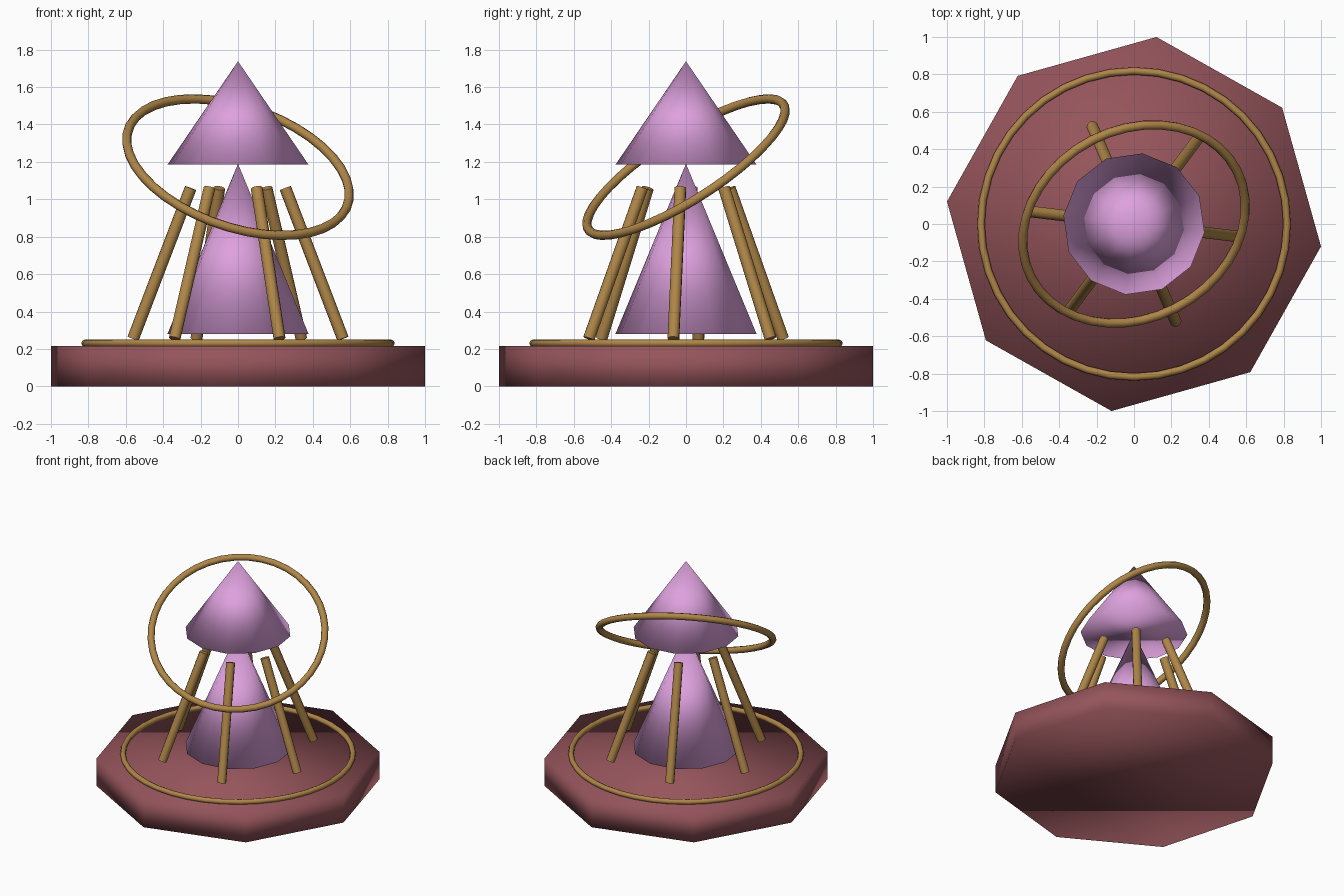
import bpy
from math import radians, cos, sin
from mathutils import Vector

if "Cube" in bpy.data.objects:
    bpy.data.objects.remove(bpy.data.objects["Cube"])

TURN = radians(-6.85)  # whole model is turned slightly about z


def material(name, color):
    m = bpy.data.materials.new(name)
    m.diffuse_color = (*color, 1)
    m.use_nodes = True
    m.node_tree.nodes["Principled BSDF"].inputs["Base Color"].default_value = m.diffuse_color
    return m


STONE = material("red_stone", (0.30, 0.09, 0.105))
BRASS = material("brass", (0.43, 0.24, 0.065))
CRYSTAL = material("violet_crystal", (0.73, 0.36, 0.73))


def finish(name, mat):
    ob = bpy.context.object
    ob.name = name
    ob.data.materials.append(mat)
    bpy.ops.object.shade_smooth()
    return ob


def cone(name, mat, sides, r1, r2, z1, z2):
    # first vertex placed on the turned +x axis
    bpy.ops.mesh.primitive_cone_add(vertices=sides, radius1=r1, radius2=r2, depth=z2 - z1,
                                    location=(0, 0, (z1 + z2) / 2), rotation=(0, 0, TURN))
    return finish(name, mat)


def ring(name, major, minor, z, normal):
    bpy.ops.mesh.primitive_torus_add(major_radius=major, minor_radius=minor,
                                     major_segments=40, minor_segments=8, location=(0, 0, z))
    ob = finish(name, BRASS)
    ob.rotation_mode = 'QUATERNION'
    ob.rotation_quaternion = Vector((0, 0, 1)).rotation_difference(Vector(normal))
    return ob


def rod(name, a, b, radius):
    d = b - a
    bpy.ops.mesh.primitive_cylinder_add(vertices=10, radius=radius, depth=d.length,
                                        location=(a + b) / 2,
                                        rotation=d.to_track_quat('Z', 'Y').to_euler())
    finish(name, BRASS)
    bpy.ops.object.shade_smooth_by_angle(angle=radians(40))


# Octagonal plinth and the ring inlaid on it
cone("plinth", STONE, 8, 1.007, 1.007, 0, 0.216)
ring("plinth_ring", 0.818, 0.02, 0.23, (0, 0, 1))

# Two stacked crystal cones
cone("lower_crystal", CRYSTAL, 12, 0.38, 0, 0.28, 1.19)
cone("upper_crystal", CRYSTAL, 12, 0.38, 0, 1.185, 1.738)

# Six leaning rods around the crystal
for i in range(6):
    t = TURN + radians(60 * i)
    out = Vector((cos(t), sin(t), 0))
    rod(f"rod_{i + 1}", out * 0.565 + Vector((0, 0, 0.255)),
        out * 0.255 + Vector((0, 0, 1.06)), 0.032)

# Tilted ring around the upper crystal
ring("tilted_ring", 0.62, 0.025, 1.172, (0.28, -0.518, 0.809))
